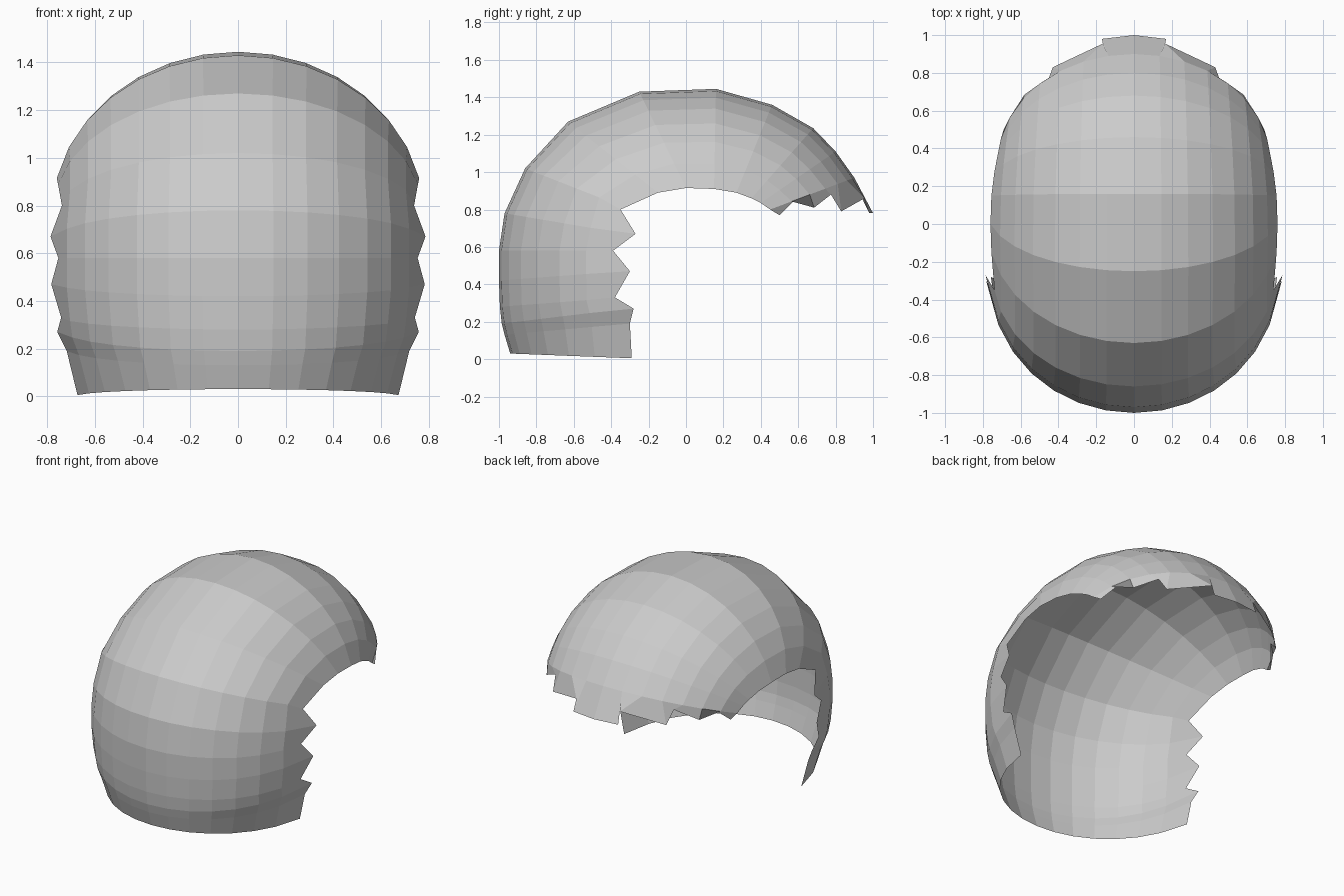
import bpy, bmesh
from math import sin, cos, radians

if "Cube" in bpy.data.objects:
    bpy.data.objects.remove(bpy.data.objects["Cube"])

# Each rib: centreline (y, z), side rim (x, y, z), jagged tip offset in y
ribs = [
    ((-.94, .03), (.67, -.30, .005), .01),
    ((-.97, .13), (.715, -.31, .19), .01),
    ((-.985, .19), (.745, -.32, .27), .04),
    ((-.995, .28), (.755, -.34, .33), -.04),
    ((-1.0, .42), (.77, -.34, .47), .04),
    ((-1.0, .58), (.77, -.34, .58), -.05),
    ((-.97, .78), (.77, -.32, .67), .05),
    ((-.86, 1.02), (.755, -.30, .80), -.05),
    ((-.63, 1.27), (.755, -.15, .89), 0),
    ((-.25, 1.43), (.76, 0, .915), 0),
    ((.16, 1.445), (.755, .15, .91), 0),
    ((.46, 1.36), (.74, .27, .89), 0),
    ((.68, 1.235), (.725, .35, .86), 0),
    ((.80, 1.11), (.715, .40, .835), 0),
    ((.90, .97), (.705, .45, .80), 0),
]
# Jagged nape edge, centre to side
nape = [(0, 1.0, .78), (.17, .98, .78), (.165, .955, .86), (.43, .83, .79),
        (.45, .775, .88), (.58, .685, .81), (.60, .61, .88), (.69, .50, .77)]
N, T = 7, radians(75)


def rib_points(centre, rim, tip, power):
    pts = []
    for k in range(N + 1):
        t = T * k / N
        f = max(0, (cos(t) - cos(T)) / (1 - cos(T))) ** power
        pts.append([rim[0] * sin(t) / sin(T),
                    rim[1] + (centre[0] - rim[1]) * f,
                    rim[2] + (centre[1] - rim[2]) * f])
    pts[-1][0] += tip * .33
    pts[-1][1] += tip
    return pts


# Half shell lofted through the ribs, open at the rim
rows = [rib_points(c, r, tip, .85 if i < 8 else .95)
        for i, (c, r, tip) in enumerate(ribs)] + [nape]
bm = bmesh.new()
grid = [[bm.verts.new(p) for p in row] for row in rows]
for a, b in zip(grid, grid[1:]):
    for j in range(N):
        bm.faces.new((a[j], a[j + 1], b[j + 1], b[j]))
mesh = bpy.data.meshes.new("hair_shell")
bm.to_mesh(mesh)
bm.free()
shell = bpy.data.objects.new("hair_shell", mesh)
bpy.context.collection.objects.link(shell)

# Mirror to the other side
mirror = shell.modifiers.new("mirror", 'MIRROR')
mirror.use_clip = True
